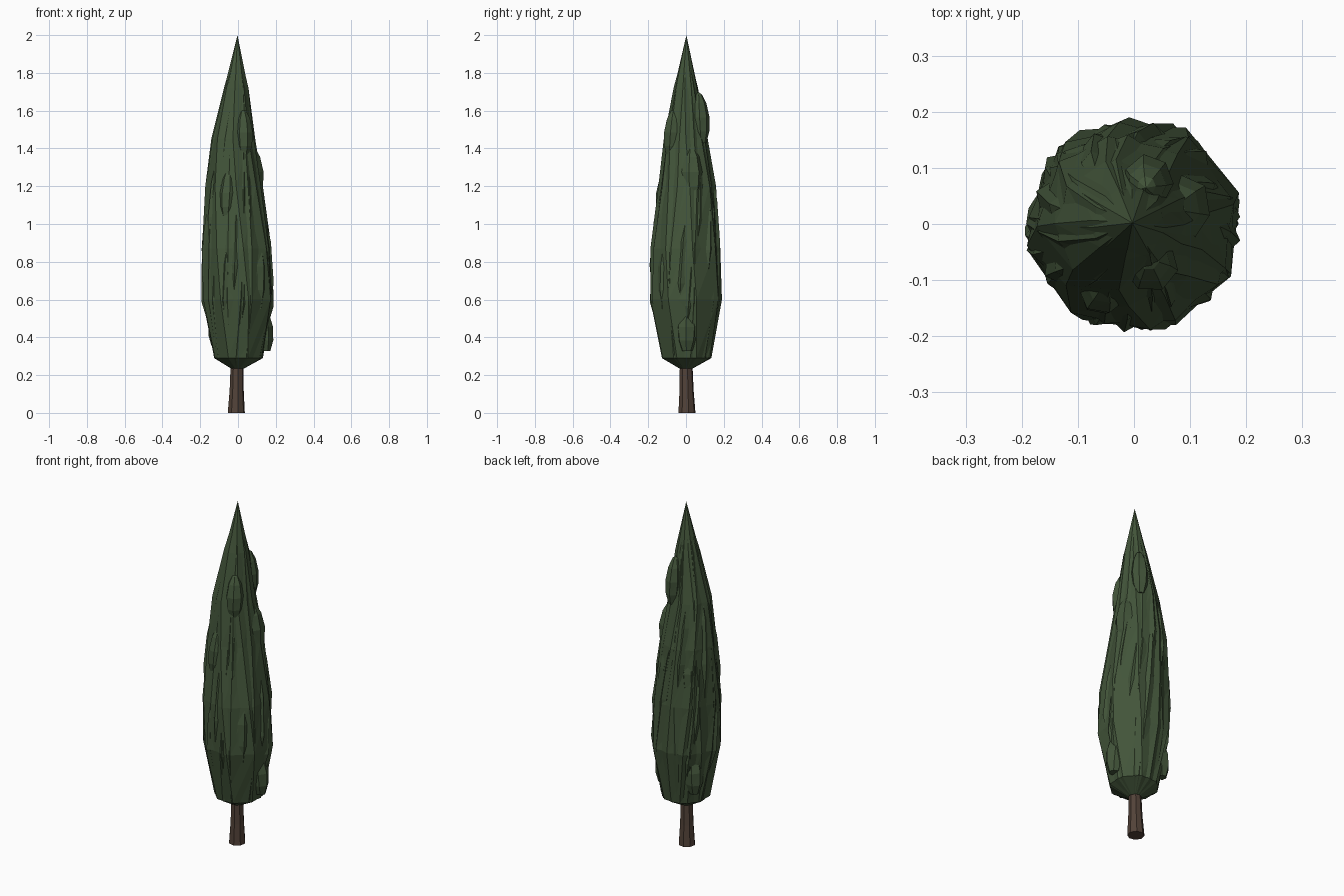
import bpy, bmesh, math, random

if "Cube" in bpy.data.objects:
    bpy.data.objects.remove(bpy.data.objects["Cube"])

random.seed(4)

def material(name, color):
    m = bpy.data.materials.new(name)
    m.diffuse_color = (*color, 1)
    m.use_nodes = True
    m.node_tree.nodes["Principled BSDF"].inputs["Base Color"].default_value = m.diffuse_color
    return m

GREEN = material("foliage_green", (0.055, 0.09, 0.042))
BROWN = material("bark_brown", (0.085, 0.055, 0.04))

def finish(bm, name, mat):
    bmesh.ops.recalc_face_normals(bm, faces=bm.faces)
    me = bpy.data.meshes.new(name)
    bm.to_mesh(me)
    bm.free()
    me.materials.append(mat)
    ob = bpy.data.objects.new(name, me)
    bpy.context.collection.objects.link(ob)
    return ob

def lathe(name, rings, sides, mat, twist=0.0, start=0.0, jitter=0.0, tip=None):
    """Faceted stack of rings (z, radius, cx, cy), optionally twisted and pointed."""
    bm = bmesh.new()
    loops = []
    side_scale = [1 + random.uniform(-jitter, jitter) for _ in range(sides)]
    for z, r, cx, cy in rings:
        a0 = start + twist * z
        loops.append([bm.verts.new((cx + r * s * math.cos(a0 + math.tau * i / sides),
                                    cy + r * s * math.sin(a0 + math.tau * i / sides), z))
                      for i, s in enumerate(side_scale)])
    for lo, hi in zip(loops, loops[1:]):
        for i in range(sides):
            j = (i + 1) % sides
            bm.faces.new((lo[i], lo[j], hi[j]))
            bm.faces.new((lo[i], hi[j], hi[i]))
    bm.faces.new(loops[0])
    if tip:
        t = bm.verts.new(tip)
        for i in range(sides):
            bm.faces.new((loops[-1][i], loops[-1][(i + 1) % sides], t))
    else:
        bm.faces.new(loops[-1])
    return finish(bm, name, mat)

# Trunk
lathe("trunk", [(0, 0.046, -0.009, 0.005), (0.12, 0.038, -0.007, 0.003),
                (0.3, 0.033, -0.005, 0)], 8, BROWN, start=0.2)

# Foliage body: overlapping twisted spindles make the pleated surface
profile = [(0.235, 0.035, -0.003, 0), (0.29, 0.131, 0, 0.003), (0.6, 0.19, 0, 0),
           (0.87, 0.184, -0.008, -0.002), (1.2, 0.15, -0.022, 0.008),
           (1.45, 0.114, -0.026, 0.0), (1.72, 0.064, -0.01, 0)]
lathe("foliage_body", profile, 9, GREEN, 0.2, 0.1, 0.03, (-0.003, 0.002, 2.0))
lathe("foliage_layer_left", profile, 8, GREEN, -0.35, 0.5, 0.045, (-0.003, 0.002, 1.97))
lathe("foliage_layer_right", profile, 7, GREEN, 0.5, 0.0, 0.05, (-0.003, 0.002, 1.96))

def clump(name, x, y, z, r, h):
    """Tall faceted egg of leaves, leaning towards the trunk axis."""
    rings = []
    for t, k in ((-0.8, 0.5), (-0.4, 0.88), (0.1, 1.0), (0.6, 0.76), (0.9, 0.36)):
        s = 1 - 0.12 * t
        rings.append((z + t * h, r * k, x * s, y * s))
    ob = lathe(name, rings, 7, GREEN, 0.3, random.random() * 6, 0.06,
               (x * 0.85, y * 0.85, z + h))
    return ob

# Bulging clumps
for i, c in enumerate([
        (0.03, -0.072, 1.47, 0.048, 0.14), (0.025, 0.076, 1.55, 0.048, 0.15),
        (0.078, 0.03, 1.26, 0.062, 0.16), (0.13, 0.005, 0.44, 0.056, 0.14),
        (-0.105, 0.08, 0.47, 0.055, 0.14), (-0.095, 0.095, 1.05, 0.05, 0.15),
        (-0.055, -0.115, 1.15, 0.045, 0.15), (0.09, -0.095, 0.75, 0.06, 0.25)]):
    clump(f"leaf_clump_{i + 1}", *c)

def blade(name, angle, z0, z1):
    """Slim upright leaf ridge that just breaks the body surface."""
    def radius(z):
        for a, b in zip(profile, profile[1:]):
            if a[0] <= z <= b[0]:
                t = (z - a[0]) / (b[0] - a[0])
                return [a[k] + t * (b[k] - a[k]) for k in (1, 2, 3)]
    rings = []
    for t, w in ((0, 0.008), (0.3, 0.026), (0.65, 0.024), (1, 0.006)):
        z = z0 + t * (z1 - z0)
        r, cx, cy = radius(z)
        d = r - 0.02
        a = angle + 0.25 * t
        rings.append((z, w, cx + d * math.cos(a), cy + d * math.sin(a)))
    lathe(name, rings, 5, GREEN, start=angle)

# Leaf ridges around the tree
for i in range(18):
    z0 = random.uniform(0.38, 0.95)
    blade(f"leaf_ridge_{i + 1}", i * 2.4, z0, z0 + random.uniform(0.5, 0.7))
